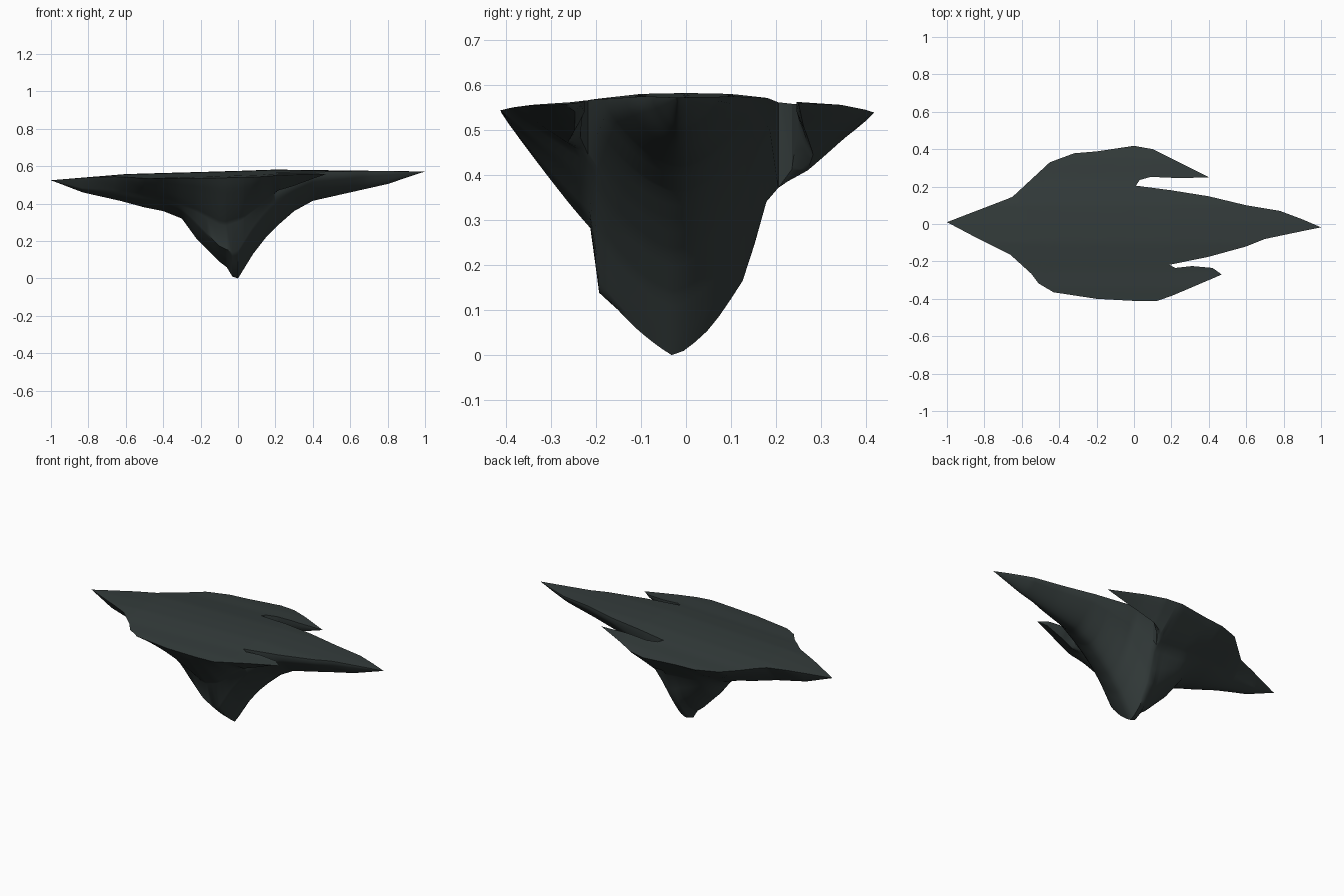
import bpy, bmesh, math

if "Cube" in bpy.data.objects:
    bpy.data.objects.remove(bpy.data.objects["Cube"])

def curve(*pts):
    """Piecewise-linear function through (x, value) points."""
    def f(x):
        if x <= pts[0][0]:
            return pts[0][1]
        for (a, u), (b, v) in zip(pts, pts[1:]):
            if x <= b:
                return u + (v - u) * (x - a) / (b - a)
        return pts[-1][1]
    f.xs = [p[0] for p in pts]
    return f

# Gently domed top and the central keel below it
crown = curve((-1, .525), (-.6, .558), (0, .575), (.2, .582), (1, .572))
droop = curve((0, 0), (.1, .002), (.19, .012), (.25, .02), (.34, .026), (.415, .036))
keel = curve((-1, .525), (-.83, .46), (-.63, .415), (-.5, .38), (-.4, .36), (-.3, .32),
             (-.22, .21), (-.1, .09), (-.06, .06), (-.03, .01), (0, 0), (.08, .13),
             (.15, .22), (.22, .29), (.3, .36), (.4, .415), (.6, .46), (.8, .505), (1, .572))
centre = curve((-1, .01), (-.3, 0), (0, -.032), (.3, -.01), (1, -.018))

def top(x, y):
    return crown(x) - droop(abs(y))

# Plan outlines: central body edges, wing outer edges, wing inner edges past the notch
body = {1: curve((-1, .01), (-.65, .08), (-.4, .18), (-.2, .2), (.01, .205), (.2, .18), (.4, .148),
                 (.6, .1), (.78, .07), (.9, .025), (1, -.018)),
        -1: curve((-1, .01), (-.66, -.09), (-.4, -.19), (-.2, -.21), (.19, -.218), (.4, -.175),
                  (.6, -.12), (.7, -.08), (.9, -.038), (1, -.018))}
outer = {1: curve((-1, .01), (-.7, .125), (-.65, .145), (-.45, .33), (-.32, .378), (-.2, .388),
                  (0, .418), (.1, .4), (.4, .25)),
         -1: curve((-1, .01), (-.83, -.08), (-.66, -.165), (-.55, -.265), (-.51, -.318), (-.43, -.365),
                   (-.2, -.4), (0, -.411), (.12, -.412), (.2, -.385), (.47, -.27))}
inner = {1: curve((.01, .205), (.03, .235), (.09, .252), (.25, .245), (.4, .25)),
         -1: curve((.19, -.218), (.22, -.235), (.31, -.225), (.42, -.235), (.47, -.27))}
notch, tip = {1: .01, -1: .19}, {1: .4, -1: .47}
# Thickness along the seam between body and wings, then along each free edge
body_edge = {1: curve((-1, 0), (-.83, .06), (-.66, .085), (-.4, .125), (-.2, .165), (.01, .19), (.15, .07),
                      (.4, .025), (1, 0)),
             -1: curve((-1, 0), (-.83, .06), (-.66, .085), (-.4, .125), (-.22, .2), (-.08, .28), (.02, .25),
                       (.19, .12), (.4, .03), (1, 0))}
wing_edge = {1: curve((.01, .19), (.1, .13), (.4, 0)),
             -1: curve((.19, .12), (.3, .08), (.47, 0))}
# Blunt keel cross-section near the point, from centre to edge
blunt = {1: curve((0, 0), (.14, .03), (.38, .17), (.66, .43), (.77, .64), (.87, .9), (1, 1)),
         -1: curve((0, 0), (.46, .2), (.89, .42), (1, 1))}
blunt_x = {1: 0, -1: -.08}

stations = {round(-1 + i / 30, 4) for i in range(61)}
for group in (body, outer, inner):
    for f in group.values():
        stations.update(f.xs)
stations = sorted(stations | set(keel.xs))
bm = bmesh.new()

def strip(rows, wall_from, wall_to):
    """Skin top and bottom rows of (y, z_top, z_bottom); add walls at the free edges."""
    grid = [[(bm.verts.new((x, y, a)), bm.verts.new((x, y, b))) for y, a, b in row] for x, row in rows]
    for k in range(len(rows) - 1):
        p, q = grid[k], grid[k + 1]
        for j in range(len(p) - 1):
            for s in (0, 1):
                bm.faces.new((p[j][s], q[j][s], q[j + 1][s], p[j + 1][s]))
        for j, start in ((0, wall_from), (-1, wall_to)):
            if start is not None and rows[k][0] >= start - 1e-6:
                bm.faces.new((p[j][0], q[j][0], q[j][1], p[j][1]))

# Central body with rounded keel
rows = []
for x in stations:
    row = []
    for i in range(-9, 10):
        u, s = abs(i) / 9, (1 if i >= 0 else -1)
        near = math.exp(-((x - blunt_x[s]) / .17) ** 2)
        c = centre(x)
        y = c + (body[s](x) - c) * u
        edge = top(x, body[s](x)) - body_edge[s](x)
        low = min(keel(x), top(x, c))
        rise = near * blunt[s](u) + (1 - near) * u ** 1.8
        row.append((y, top(x, y), min(top(x, y), low + (edge - low) * rise)))
    rows.append((x, row))
strip(rows, notch[-1], notch[1])

# Side wings, joined to the body up to the notch, then free with an undercut inner edge
for s in (1, -1):
    rows = []
    for x in stations:
        if x > tip[s] + 1e-6:
            break
        free = x > notch[s]
        y0 = (inner if free else body)[s](x)
        depth = (wing_edge if free else body_edge)[s](x)
        under = .7 * min(1, max(0, (x - notch[s]) / .08))
        y1, row = outer[s](x), []
        for i in range(11):
            t = i / 10
            y = y0 + (y1 - y0) * t
            d = depth * (1 - t) ** .9 * (1 - under * max(0, 1 - t / .2))
            row.append((y, top(x, y), top(x, y) - d))
        rows.append((x, row))
    strip(rows, notch[s], None)

# Weld the strips into one closed skin
bmesh.ops.remove_doubles(bm, verts=bm.verts, dist=.0008)
bmesh.ops.dissolve_degenerate(bm, edges=bm.edges, dist=.0002)
bmesh.ops.recalc_face_normals(bm, faces=bm.faces)
mesh = bpy.data.meshes.new("floating_rock")
bm.to_mesh(mesh)
bm.free()
rock = bpy.data.objects.new("floating_rock", mesh)
bpy.context.collection.objects.link(rock)
stone = bpy.data.materials.new("dark slate")
stone.diffuse_color = (.034, .045, .044, 1)
stone.use_nodes = True
stone.node_tree.nodes["Principled BSDF"].inputs["Base Color"].default_value = stone.diffuse_color
mesh.materials.append(stone)
bpy.context.view_layer.objects.active = rock
rock.select_set(True)
bpy.ops.object.shade_smooth_by_angle(angle=math.radians(45))
